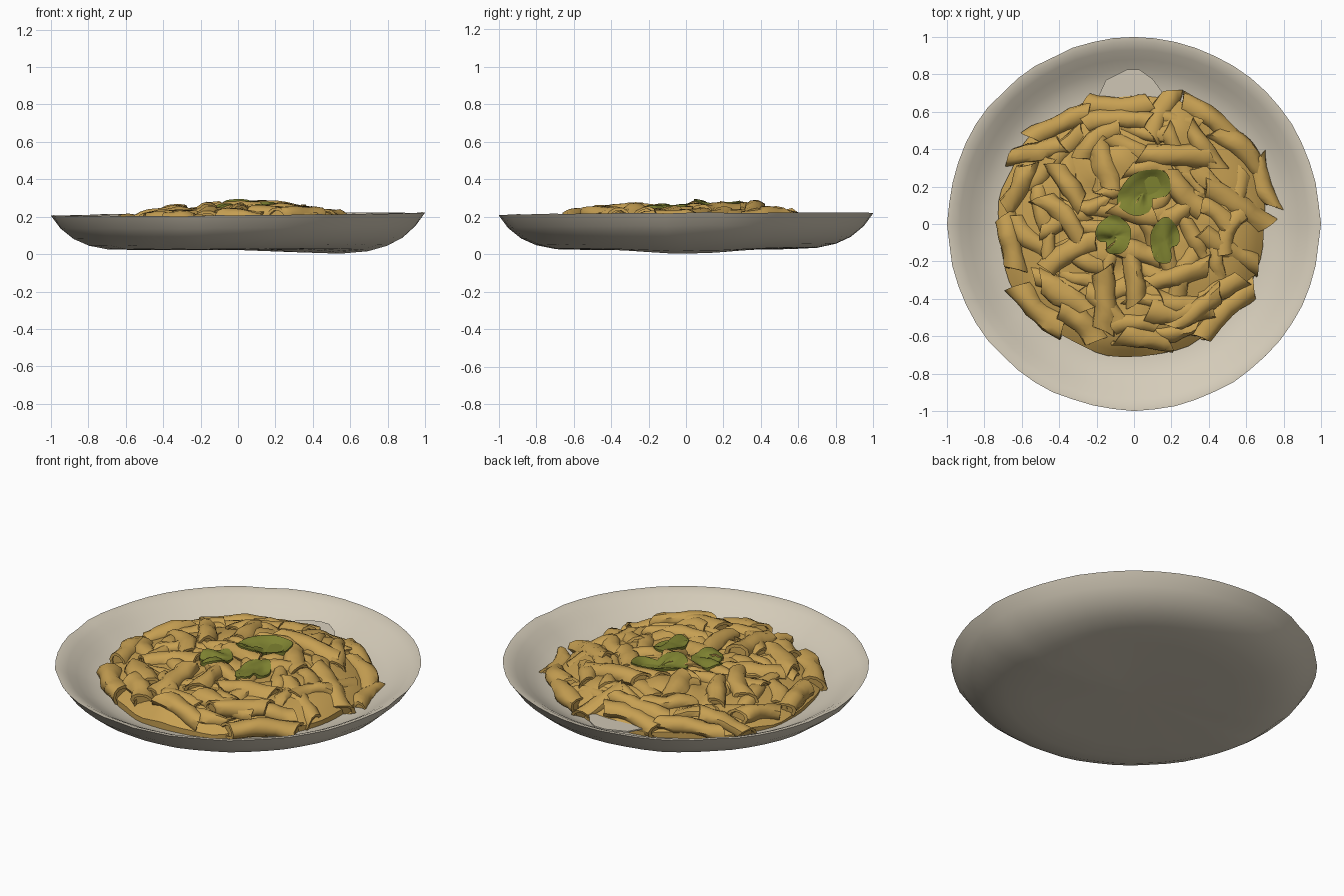
import bpy, bmesh, math, random
from mathutils import Vector, noise
from mathutils.bvhtree import BVHTree

random.seed(7)
cube = bpy.data.objects.get("Cube")
if cube:
    bpy.data.objects.remove(cube, do_unlink=True)


def material(name, rgb):
    m = bpy.data.materials.new(name)
    m.use_nodes = True
    m.diffuse_color = (*rgb, 1)
    bsdf = next(n for n in m.node_tree.nodes if n.type == 'BSDF_PRINCIPLED')
    bsdf.inputs["Base Color"].default_value = (*rgb, 1)
    bsdf.inputs["Roughness"].default_value = 0.8
    return m


CERAMIC = material("warm ceramic", (0.66, 0.60, 0.485))
PASTA = material("golden pasta", (0.57, 0.35, 0.085))
HERB = material("basil green", (0.205, 0.22, 0.03))


def finish(bm, name, mat, angle=40):
    bmesh.ops.recalc_face_normals(bm, faces=bm.faces)
    mesh = bpy.data.meshes.new(name)
    bm.to_mesh(mesh)
    bm.free()
    ob = bpy.data.objects.new(name, mesh)
    bpy.context.collection.objects.link(ob)
    mesh.materials.append(mat)
    bpy.ops.object.select_all(action='DESELECT')
    ob.select_set(True)
    bpy.context.view_layer.objects.active = ob
    bpy.ops.object.shade_smooth_by_angle(angle=math.radians(angle))
    return ob


def bridge(bm, a, b):
    n = len(a)
    for i in range(n):
        bm.faces.new((a[i], a[(i + 1) % n], b[(i + 1) % n], b[i]))


def fan(bm, ring, centre):
    c = bm.verts.new(centre)
    for i in range(len(ring)):
        bm.faces.new((ring[i], ring[(i + 1) % len(ring)], c))


# Shallow plate with a thin uneven rim, lathed from underside to inner floor
def plate():
    profile = [(.30, .025), (.55, .026), (.70, .031), (.80, .052), (.88, .088),
               (.95, .145), (1.0, .213), (.975, .211), (.93, .190), (.88, .158),
               (.83, .127), (.78, .105), (.72, .090), (.55, .075), (.25, .07)]
    bm = bmesh.new()
    rings = []
    for k, (r, z) in enumerate(profile):
        ring = []
        for i in range(56):
            a = math.tau * i / 56
            w = noise.noise(Vector((math.cos(a) * 6, math.sin(a) * 6, 0)))
            rr = r * (1 - .014 * abs(w)) if r > .96 else r
            x, y = rr * math.cos(a), rr * math.sin(a)
            zz = z + .008 * x * r + .006 * y * r + .006 * w * r * r
            if k < 5:      # sagging underside
                zz -= .026 * math.exp(-((x - .52) ** 2 + y * y) / .09)
            ring.append(bm.verts.new((x, y, max(zz, 0))))
        rings.append(ring)
    for a, b in zip(rings, rings[1:]):
        bridge(bm, a, b)
    fan(bm, rings[0], (0, 0, .022))
    fan(bm, rings[-1], (0, 0, .07))
    finish(bm, "plate", CERAMIC, 60)


# Small ceramic-coloured flap behind the food
def flap():
    bm = bmesh.new()
    pts = [(-.2, .66, .125), (-.15, .77, .13), (-.04, .825, .135), (.03, .825, .135),
           (.1, .775, .13), (.17, .68, .125)]
    f = bm.faces.new([bm.verts.new(p) for p in pts])
    ext = bmesh.ops.extrude_face_region(bm, geom=[f])
    for v in ext["geom"]:
        if isinstance(v, bmesh.types.BMVert):
            v.co.z += .008
    finish(bm, "plate_back_flap", CERAMIC, 30)


# Local rises and hollows of the heap: x, y, height, spread
PEAKS = [(-.08, .31, .055, .02), (.24, .52, .05, .012), (-.05, -.60, .04, .010),
         (.05, .02, .02, .06), (.03, -.20, -.03, .015), (.1, -.40, .015, .02)]


def mound_height(x, y):
    r = min(math.hypot(x + .01, y) / .74, 1)
    peak = sum(h * math.exp(-((x - px) ** 2 + (y - py) ** 2) / s) for px, py, h, s in PEAKS)
    return .078 + (.112 + .03 * x) * (1 - r ** 6) + .012 * (1 - r * r) + peak


# Lumpy bed that fills the gaps between the pasta pieces
def bed():
    bm = bmesh.new()
    rings = []
    for k in range(1, 21):
        ring = []
        for i in range(72):
            a = math.tau * i / 72
            edge = .71 + .03 * noise.noise(Vector((math.cos(a) * 3, math.sin(a) * 3, 5)))
            r = edge * k / 20
            x, y = r * math.cos(a) - .015, r * math.sin(a)
            n = noise.noise(Vector((x * 9, y * 9, 2)))
            ring.append(bm.verts.new((x, y, mound_height(x, y) + .012 + .03 * n * (1 - k / 22))))
        rings.append(ring)
    for a, b in zip(rings, rings[1:]):
        bridge(bm, a, b)
    fan(bm, rings[0], (-.015, 0, mound_height(0, 0) + .012))
    # skirt reaching down to the plate floor
    low = [bm.verts.new((v.co.x, v.co.y, .08)) for v in rings[-1]]
    bridge(bm, rings[-1], low)
    return finish(bm, "pasta_bed", PASTA, 45)


# One bent, lumpy tube with slanted, slightly recessed ends
def tube(bm, p, q, radius, bend, slant, seed):
    p, q = Vector(p), Vector(q)
    d = (q - p).normalized()
    side = d.cross(Vector((0, 0, 1))).normalized()
    up = side.cross(d)
    rings = []
    n, steps = 10, 8
    for s in range(steps):
        t = s / (steps - 1)
        c = p.lerp(q, t) + (side * bend + up * .012) * math.sin(math.pi * t)
        ring = []
        for i in range(n):
            a = math.tau * i / n
            cut = slant * math.cos(a) * (2 * t - 1)
            co = c + (side * math.cos(a) * 1.12 + up * math.sin(a) * .95) * radius + d * cut
            ring.append(bm.verts.new(co + noise.noise_vector(co * 11 + Vector((seed, 0, 0))) * .016))
        rings.append(ring)
    for a, b in zip(rings, rings[1:]):
        bridge(bm, a, b)
    for ring, sgn in ((rings[0], 1), (rings[-1], -1)):
        c = sum((v.co for v in ring), Vector()) / n
        lip = [bm.verts.new(c + (v.co - c) * .7) for v in ring]
        deep = [bm.verts.new(v.co + d * sgn * .012) for v in lip]
        bridge(bm, ring, lip)
        bridge(bm, lip, deep)
        bm.faces.new(deep)


# Main visible pieces: start x, y and end x, y
PIECES = [
    (-.66, .36, -.38, .42), (-.55, .46, -.24, .60), (-.27, .54, .08, .55),
    (-.27, .64, .10, .64), (.20, .70, .09, .46), (.26, .65, .52, .45),
    (.03, .37, .42, .36), (.42, .50, .67, .30), (.66, .36, .75, .09),
    (-.20, .43, -.12, .18), (-.69, .08, -.56, .32), (-.69, .05, -.63, -.24),
    (-.62, -.33, -.38, -.56), (-.17, -.24, -.16, -.57), (-.08, -.59, .18, -.63),
    (.08, -.46, .40, -.44), (.35, -.61, .64, -.34), (.35, -.04, .66, -.22),
    (.38, .20, .70, -.01), (-.50, .14, -.28, -.08), (-.47, -.24, -.20, -.08),
    (.08, -.32, .40, -.22), (-.02, -.14, .01, -.42), (-.43, .32, -.28, .10),
    (.17, .28, .36, .08), (-.50, -.30, -.25, -.46), (.20, -.55, .46, -.36),
    (-.10, .10, .12, .04), (-.40, -.44, -.20, -.62)]


def pasta():
    bm = bmesh.new()
    for k, (x1, y1, x2, y2) in enumerate(PIECES):
        lift = random.uniform(0, .02)
        ends = [(x, y, max(mound_height(x, y) + lift + random.uniform(-.012, .012), .095))
                for x, y in ((x1, y1), (x2, y2))]
        tube(bm, *ends, random.uniform(.046, .056), random.uniform(-.03, .03),
             random.choice((-.035, .035)), k)
    # filler pieces, half buried
    for k in range(46):
        r, a = .61 * math.sqrt((k + .5) / 46), k * 2.39996
        x, y = r * math.cos(a), r * math.sin(a)
        turn = a + math.pi / 2 + random.uniform(-.7, .7) if r > .42 else random.uniform(0, math.tau)
        dx, dy = .13 * math.cos(turn), .13 * math.sin(turn)
        ends = [(x + s * dx, y + s * dy,
                 max(mound_height(x + s * dx, y + s * dy) + random.uniform(-.025, .003), .09))
                for s in (-1, 1)]
        tube(bm, *ends, random.uniform(.04, .05), random.uniform(-.03, .03),
             random.choice((-.035, .035)), k + 50)
    return finish(bm, "pasta_pieces", PASTA, 45)


# Notched leaf draped over the food below it
def leaf(name, cx, cy, rx, ry, angle, notch, trees):
    bm = bmesh.new()

    def drape(u, v):
        x = cx + u * rx * math.cos(angle) - v * ry * math.sin(angle)
        y = cy + u * rx * math.sin(angle) + v * ry * math.cos(angle)
        hits = [t.ray_cast(Vector((x, y, 1)), Vector((0, 0, -1)))[0] for t in trees]
        z = max(h.z for h in hits if h)
        return (x, y, z + .012)

    rings = []
    for k in range(1, 7):
        ring = []
        for i in range(28):
            a = math.tau * i / 28
            r = k / 6 * (1 - .5 * math.exp(-((a - notch) / .3) ** 2) + .03 * math.sin(5 * a))
            ring.append(bm.verts.new(drape(r * math.cos(a), r * math.sin(a))))
        rings.append(ring)
    for a, b in zip(rings, rings[1:]):
        bridge(bm, a, b)
    fan(bm, rings[0], drape(0, 0))
    for _ in range(3):
        bmesh.ops.smooth_vert(bm, verts=bm.verts, factor=.3, use_axis_z=True)
    rim = [bm.verts.new(v.co - Vector((0, 0, .022))) for v in rings[-1]]
    bridge(bm, rings[-1], rim)
    bm.faces.new(rim)
    finish(bm, name, HERB, 50)


plate()
flap()
food = [bed(), pasta()]
deps = bpy.context.evaluated_depsgraph_get()
trees = [BVHTree.FromObject(o, deps) for o in food]
leaf("basil_leaf_back", .055, .17, .155, .11, .55, 5.0, trees)
leaf("basil_leaf_right", -.11, -.06, .095, .105, 0, 3.9, trees)
leaf("basil_leaf_left", .165, -.09, .078, .125, -.05, 5.7, trees)
